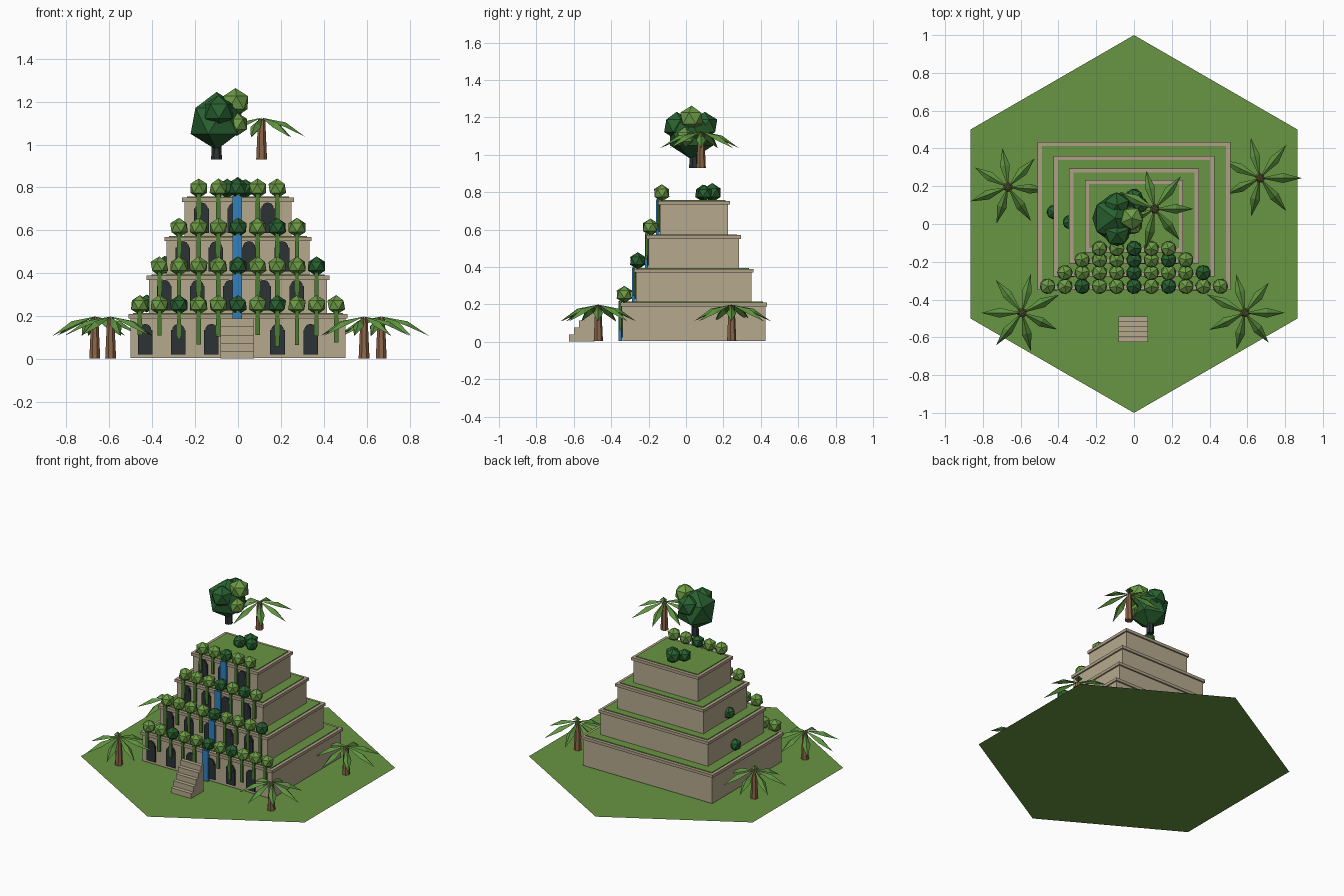
import bpy, bmesh, math, random
from mathutils import Matrix, Vector

random.seed(4)
if "Cube" in bpy.data.objects:
    bpy.data.objects.remove(bpy.data.objects["Cube"])


def material(name, *rgb):
    m = bpy.data.materials.new(name)
    m.use_nodes = True
    m.diffuse_color = (*rgb, 1)
    m.node_tree.nodes["Principled BSDF"].inputs["Base Color"].default_value = (*rgb, 1)
    return m


GRASS = material("grass green", 0.14, 0.30, 0.055)
STONE = material("sandstone", 0.47, 0.40, 0.27)
TRIM = material("trim stone", 0.43, 0.35, 0.25)
LIGHT = material("light foliage", 0.15, 0.33, 0.06)
DARK = material("dark foliage", 0.022, 0.12, 0.03)
PALM = material("palm green", 0.11, 0.29, 0.05)
VINE = material("vine green", 0.07, 0.20, 0.03)
WATER = material("water blue", 0.03, 0.22, 0.52)
SHADOW = material("charcoal", 0.025, 0.032, 0.035)
BARK = material("brown bark", 0.26, 0.13, 0.065)


def finish(name, bm, mat):
    bmesh.ops.recalc_face_normals(bm, faces=bm.faces)
    me = bpy.data.meshes.new(name)
    bm.to_mesh(me)
    bm.free()
    me.materials.append(mat)
    ob = bpy.data.objects.new(name, me)
    bpy.context.collection.objects.link(ob)
    return ob


def box(bm, x0, x1, y0, y1, z0, z1):
    size = Matrix.Diagonal((x1 - x0, y1 - y0, z1 - z0, 1))
    mid = Matrix.Translation(((x0 + x1) / 2, (y0 + y1) / 2, (z0 + z1) / 2))
    bmesh.ops.create_cube(bm, size=1, matrix=mid @ size)


def slab(name, mat, *bounds):
    bm = bmesh.new()
    box(bm, *bounds)
    return finish(name, bm, mat)


def cone(bm, x, y, z0, z1, r0, r1, sides=7):
    bmesh.ops.create_cone(bm, cap_ends=True, segments=sides, radius1=r0, radius2=r1,
                          depth=z1 - z0, matrix=Matrix.Translation((x, y, (z0 + z1) / 2)))


def blob(bm, pos, r):
    turn = Matrix.Rotation(random.uniform(0, 6), 4, 'Z')
    bmesh.ops.create_icosphere(bm, subdivisions=1, radius=r, matrix=Matrix.Translation(pos) @ turn)


def arch(bm, x, y, z, w, h):
    # straight jambs under a narrower round head
    box(bm, x - w / 2, x + w / 2, y - 0.008, y + 0.01, z, z + h * 0.78)
    lie = Matrix.Translation((x, y, z + h * 0.78)) @ Matrix.Rotation(math.pi / 2, 4, 'X')
    bmesh.ops.create_cone(bm, cap_ends=True, segments=10, radius1=w * 0.43, radius2=w * 0.43,
                          depth=0.024, matrix=lie)


# Ground
bm = bmesh.new()
bmesh.ops.create_circle(bm, cap_ends=True, segments=6, radius=1)
for v in bm.verts:
    a = math.atan2(v.co.y, v.co.x)
    a = round((a - math.pi / 6) / (math.pi / 3)) * math.pi / 3 + math.pi / 6 \
        if abs(math.sin(a * 3 - math.pi / 2)) < 0.01 else a + math.pi / 6
    v.co = (math.cos(a), math.sin(a), 0)
ground = finish("ground", bm, GRASS)

# Terraces: half width, front, back, bottom, top, bush count, dark bush indices
TIERS = [
    (0.50, -0.340, 0.424, 0.005, 0.21, 11, (2, 5, 7)),
    (0.415, -0.268, 0.350, 0.21, 0.39, 9, (4, 8)),
    (0.333, -0.200, 0.284, 0.39, 0.57, 7, (3, 5)),
    (0.25, -0.140, 0.224, 0.57, 0.753, 5, (2,)),
]
bushes = {LIGHT: bmesh.new(), DARK: bmesh.new()}
doors, vines, water = bmesh.new(), bmesh.new(), bmesh.new()
for i, (w, front, back, z0, z1, count, dark) in enumerate(TIERS):
    slab(f"terrace_{i + 1}", STONE, -w, w, front, back, z0, z1 - 0.01)
    # rim of four bars round the planted top
    rim, o, t = bmesh.new(), 0.01, 0.022
    zr = z1 - 0.02
    box(rim, -w - o, w + o, front - o, front - o + t, zr, z1)
    box(rim, -w - o, w + o, back + o - t, back + o, zr, z1)
    for s in (-1, 1):
        inner, outer = sorted((s * (w + o), s * (w + o - t)))
        box(rim, inner, outer, front - o + t, back + o - t, zr, z1)
    finish(f"terrace_rim_{i + 1}", rim, TRIM)
    slab(f"terrace_lawn_{i + 1}", GRASS, -w + 0.012, w - 0.012, front + 0.012, back - 0.012,
         z1 - 0.012, z1 + 0.005)
    # doorways along the front
    for k in range(6 - i):
        x = -w + 0.068 + 0.004 * i + 0.154 * k
        arch(doors, x, front, z0 + 0.018, 0.068, 0.145)
    # bushes on the edge with vines hanging below
    for k in range(count):
        x = (k - (count - 1) / 2) * 0.0915
        blob(bushes[DARK if k in dark else LIGHT], (x, front + 0.01, z1 + 0.043), 0.046)
        drop = random.uniform(0.09, 0.155)
        box(vines, x - 0.01, x + 0.01, front - 0.016, front - 0.004, z1 - drop, z1 + 0.02)
    box(water, -0.026, 0.018, front - 0.02, front - 0.002, z0, z1 + 0.008)
finish("doorways", doors, SHADOW)
finish("hanging_vines", vines, VINE)
finish("waterfall", water, WATER)

# Loose shrubs on the roof and the left-hand ledges
for pos, r in [((-0.05, 0.09, 0.795), 0.046), ((0, 0.14, 0.797), 0.052), ((0.035, 0.10, 0.795), 0.044),
               ((-0.425, 0.063, 0.26), 0.042), ((-0.34, 0.01, 0.44), 0.042)]:
    blob(bushes[DARK], pos, r)
finish("light_bushes", bushes[LIGHT], LIGHT)
finish("dark_bushes", bushes[DARK], DARK)

# Stairs
bm = bmesh.new()
for k in range(5):
    y = -0.625 + 0.027 * k
    box(bm, -0.082, 0.075, y, y + 0.027, 0.003, 0.038 * (k + 1))
finish("stairs", bm, STONE)


# Palms
def palm(name, x, y, z, turn):
    bm = bmesh.new()
    cone(bm, x, y, z, z + 0.19, 0.026, 0.017)
    finish(name + "_trunk", bm, BARK)
    bm = bmesh.new()
    for k in range(7):
        length = random.uniform(0.2, 0.225)
        place = Matrix.Translation((x, y, z + 0.195)) @ Matrix.Rotation(turn + k * math.tau / 7, 4, 'Z')
        # a folded kite that droops to its tip
        root, ridge, left, right, tip = [bm.verts.new(place @ Vector(c)) for c in (
            (0, 0, 0), (length * 0.55, 0, -0.022), (length * 0.55, 0.026, -0.045),
            (length * 0.55, -0.026, -0.045), (length, 0, -0.09))]
        for f in ((root, ridge, left), (root, right, ridge), (ridge, tip, left), (ridge, right, tip)):
            bm.faces.new(f)
    finish(name + "_leaves", bm, PALM)


palm("palm_back_right", -0.667, 0.196, 0.004, -0.08)
palm("palm_back_left", 0.667, 0.243, 0.004, 0)
palm("palm_front_right", -0.593, -0.47, 0.004, 0.45)
palm("palm_front_left", 0.587, -0.47, 0.004, 0)
palm("palm_roof", 0.11, 0.08, 0.93, 0)

# Roof tree
bm = bmesh.new()
cone(bm, -0.1, 0.04, 0.93, 1.08, 0.026, 0.019)
finish("tree_trunk", bm, SHADOW)
bm = bmesh.new()
blob(bm, (-0.1, 0.03, 1.11), 0.135)
blob(bm, (-0.09, 0.1, 1.155), 0.075)
blob(bm, (-0.09, -0.05, 1.155), 0.075)
finish("tree_crown_dark", bm, DARK)
bm = bmesh.new()
blob(bm, (-0.012, 0.03, 1.195), 0.068)
blob(bm, (-0.005, -0.005, 1.095), 0.055)
finish("tree_crown_light", bm, LIGHT)
